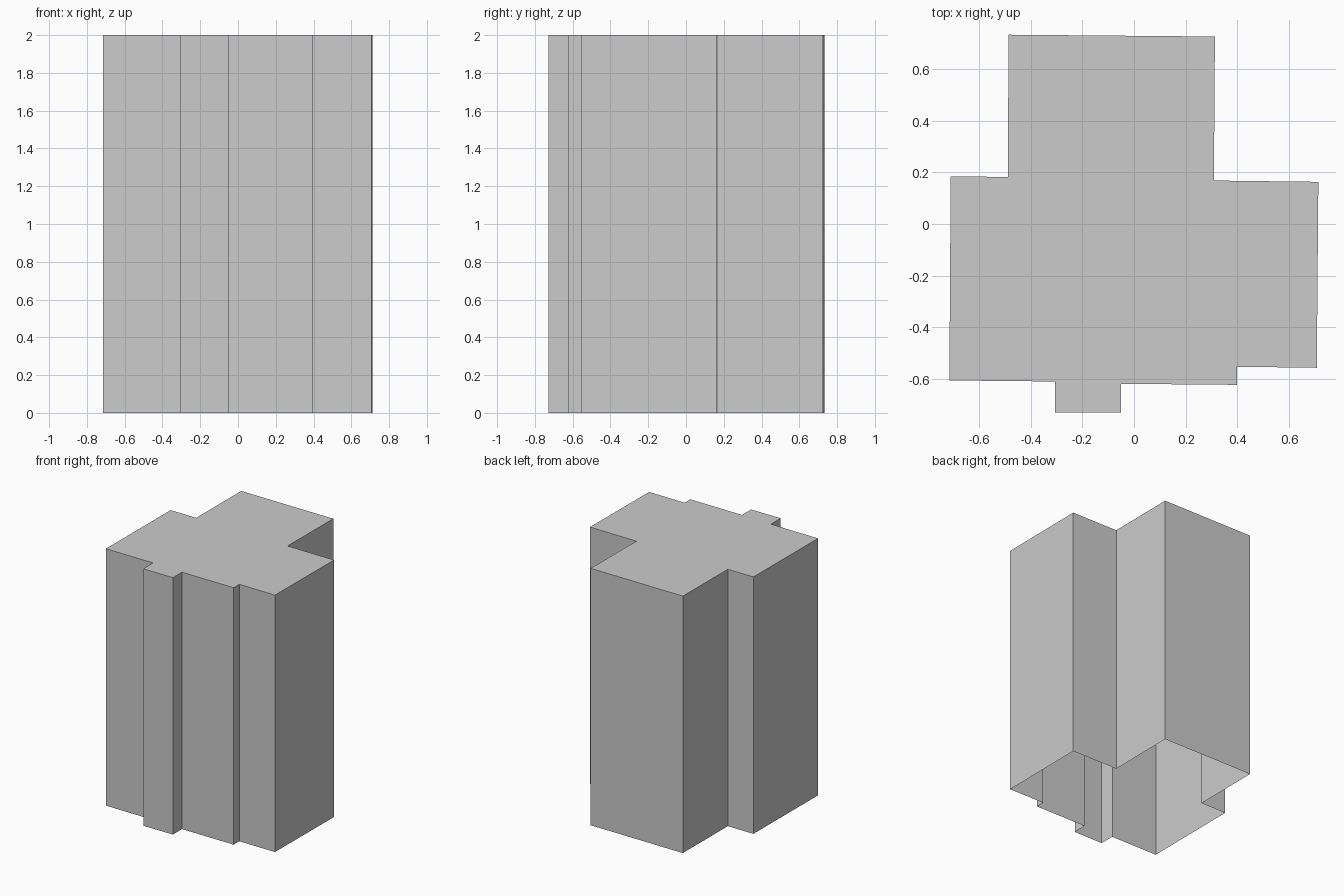
import bpy, bmesh

if "Cube" in bpy.data.objects:
    bpy.data.objects.remove(bpy.data.objects["Cube"])

HEIGHT = 2.0

# Building footprint, counter-clockwise from the front-left corner
footprint = [
    (-0.714, -0.605), (-0.305, -0.609), (-0.305, -0.729), (-0.05, -0.729),
    (-0.05, -0.618), (0.398, -0.622), (0.398, -0.552), (0.707, -0.556),
    (0.713, 0.163), (0.309, 0.168), (0.313, 0.725), (-0.485, 0.732),
    (-0.488, 0.182), (-0.709, 0.184),
]

bm = bmesh.new()
base = [bm.verts.new((x, y, 0)) for x, y in footprint]
top = [bm.verts.new((x, y, HEIGHT)) for x, y in footprint]

# Walls all round; the underside is left open
n = len(footprint)
for i in range(n):
    j = (i + 1) % n
    bm.faces.new((base[i], base[j], top[j], top[i]))

# Flat roof
bm.faces.new(top)
bm.normal_update()

mesh = bpy.data.meshes.new("building_shell")
bm.to_mesh(mesh)
bm.free()
building = bpy.data.objects.new("building_shell", mesh)
bpy.context.collection.objects.link(building)
